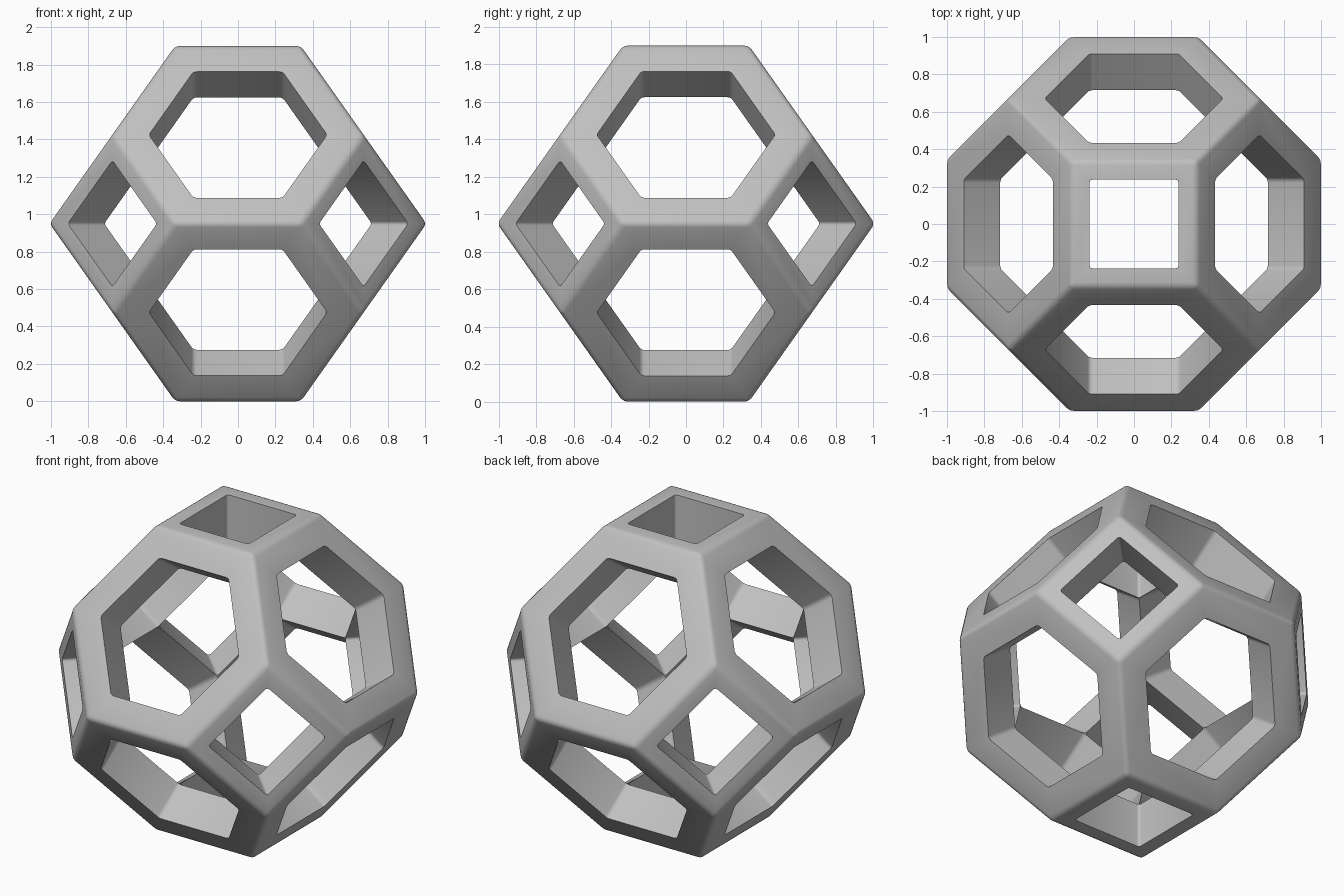
import bpy, bmesh, math
from itertools import product, permutations
from mathutils import Vector, Matrix

cube = bpy.data.objects.get("Cube")
if cube:
    bpy.data.objects.remove(cube)

UNIT = 0.475      # quarter of the height
OPENING = 0.71    # size of each opening relative to its face
ROUND = 0.024     # rounding of the outer edges

# Grey material
grey = bpy.data.materials.new("matte grey")
grey.use_nodes = True
colour = (0.53, 0.53, 0.53, 1)
grey.diffuse_color = colour
grey.node_tree.nodes["Principled BSDF"].inputs["Base Color"].default_value = colour

# Corners of a truncated octahedron, turned so that hexagons face the front
turn = Matrix.Rotation(math.radians(45), 3, 'Z')
corners = {tuple(a * b for a, b in zip(p, s))
           for p in permutations((0, 1, 2)) for s in product((-1, 1), repeat=3)}
corners = [turn @ Vector(c) * UNIT for c in sorted(corners)]

# Face directions: six squares and eight hexagons
normals = [Vector(n) for n in product((-1, 0, 1), repeat=3)
           if sum(map(abs, n)) in (1, 3)]
normals = [(turn @ n).normalized() for n in normals]

bm = bmesh.new()
outer_mids, corner_mids = [], []


def ring_faces(ring_a, ring_b):
    """Join two rings of points with quads."""
    a = [bm.verts.new(p) for p in ring_a]
    b = [bm.verts.new(p) for p in ring_b]
    for i in range(len(a)):
        j = (i + 1) % len(a)
        bm.faces.new((a[i], a[j], b[j], b[i]))


# Each face becomes a flat rim with a straight tunnel to the hollow middle
for n in normals:
    reach = max(c.dot(n) for c in corners)
    rim = [c for c in corners if c.dot(n) > reach - 0.001]
    centre = n * reach
    side = (rim[0] - centre).normalized()
    up = n.cross(side)
    rim.sort(key=lambda c: math.atan2((c - centre).dot(up), (c - centre).dot(side)))
    hole = [centre + (c - centre) * OPENING for c in rim]
    inner = [c * OPENING for c in rim]
    ring_faces(rim, hole)
    ring_faces(hole, inner)
    outer_mids += [(rim[i] + rim[i - 1]) / 2 for i in range(len(rim))]
    corner_mids += [(h + p) / 2 for h, p in zip(hole, inner)]

bmesh.ops.remove_doubles(bm, verts=bm.verts, dist=0.001)
bmesh.ops.recalc_face_normals(bm, faces=bm.faces)

# Mark the outer edges and the tunnel corners for rounding
weight = bm.edges.layers.float.new("bevel_weight_edge")
for e in bm.edges:
    mid = (e.verts[0].co + e.verts[1].co) / 2
    if any((mid - m).length < 0.001 for m in outer_mids):
        e[weight] = 1.0
    elif any((mid - m).length < 0.001 for m in corner_mids):
        e[weight] = 0.7

bmesh.ops.translate(bm, verts=bm.verts, vec=(0, 0, 2 * UNIT))
mesh = bpy.data.meshes.new("open_frame")
bm.to_mesh(mesh)
bm.free()
mesh.materials.append(grey)
frame = bpy.data.objects.new("open_frame", mesh)
bpy.context.collection.objects.link(frame)

# Round the marked edges, then shade
for o in bpy.context.selected_objects:
    o.select_set(False)
bpy.context.view_layer.objects.active = frame
frame.select_set(True)
bevel = frame.modifiers.new("rounding", 'BEVEL')
bevel.limit_method = 'WEIGHT'
bevel.width = ROUND
bevel.segments = 3
bpy.ops.object.modifier_apply(modifier=bevel.name)
bpy.ops.object.shade_smooth_by_angle(angle=math.radians(35))
